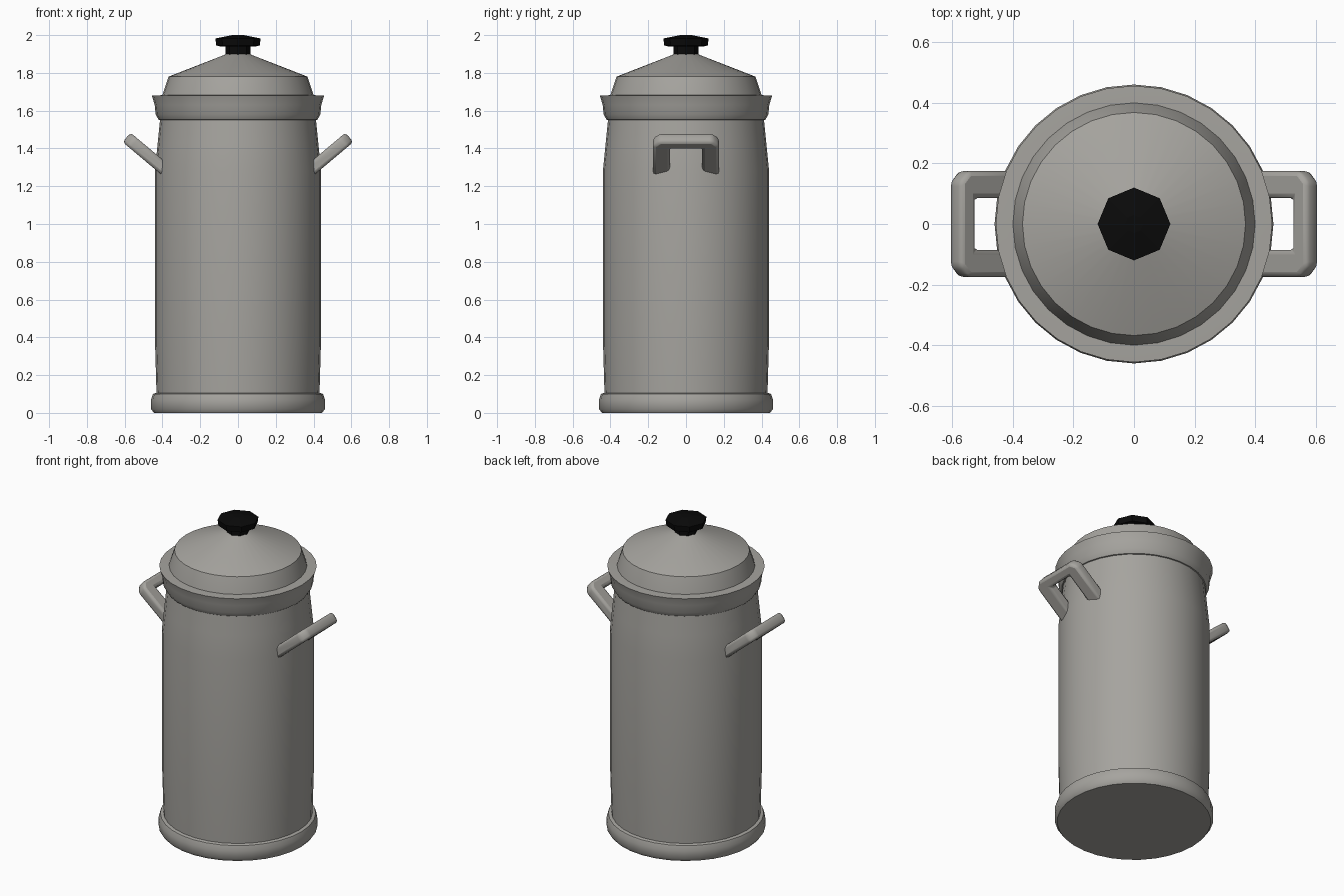
import bpy, bmesh, math
from mathutils import Vector

if "Cube" in bpy.data.objects:
    bpy.data.objects.remove(bpy.data.objects["Cube"])


def material(name, rgb):
    m = bpy.data.materials.new(name)
    m.diffuse_color = (*rgb, 1)
    m.use_nodes = True
    m.node_tree.nodes["Principled BSDF"].inputs["Base Color"].default_value = m.diffuse_color
    return m


METAL = material("grey_metal", (0.38, 0.37, 0.345))
BLACK = material("black_plastic", (0.003, 0.003, 0.003))


def finish(name, bm, mat, angle):
    bmesh.ops.recalc_face_normals(bm, faces=bm.faces)
    me = bpy.data.meshes.new(name)
    bm.to_mesh(me)
    bm.free()
    me.materials.append(mat)
    ob = bpy.data.objects.new(name, me)
    bpy.context.collection.objects.link(ob)
    bpy.ops.object.select_all(action='DESELECT')
    ob.select_set(True)
    bpy.context.view_layer.objects.active = ob
    if angle:
        bpy.ops.object.shade_smooth_by_angle(angle=math.radians(angle))
    return ob


def lathe(name, profile, mat, sides=32, angle=40):
    """Turn (radius, height) points round z and cap both ends."""
    bm = bmesh.new()
    rings = []
    for r, z in profile:
        rings.append([bm.verts.new((r * math.cos(2 * math.pi * i / sides),
                                    r * math.sin(2 * math.pi * i / sides), z))
                      for i in range(sides)])
    for a, b in zip(rings, rings[1:]):
        for i in range(sides):
            j = (i + 1) % sides
            bm.faces.new((a[i], a[j], b[j], b[i]))
    bm.faces.new(rings[0])
    bm.faces.new(rings[-1])
    return finish(name, bm, mat, angle)


# Base band and tall body, narrowing at the neck
lathe("base_band", [(0.445, 0), (0.46, 0.02), (0.46, 0.07), (0.45, 0.1), (0.435, 0.105)], METAL)
lathe("body", [(0.43, 0.05), (0.44, 0.4), (0.44, 1.28), (0.425, 1.43), (0.41, 1.58)], METAL)

# Flared collar under the lid
lathe("collar", [(0.405, 1.548), (0.42, 1.552), (0.436, 1.58), (0.441, 1.63), (0.456, 1.68),
                 (0.40, 1.682)], METAL)

# Lid and eight-sided knob
lathe("lid", [(0.402, 1.67), (0.398, 1.69), (0.368, 1.78), (0.06, 1.9), (0.02, 1.91)], METAL)
lathe("knob_stem", [(0.065, 1.89), (0.065, 1.95)], BLACK, 8, 0)
lathe("knob_cap", [(0.095, 1.94), (0.115, 1.945), (0.12, 1.982), (0.03, 2.0)], BLACK, 8, 0)


def handle(name, side):
    """Slanted U-shaped loop: flat outline thickened and rounded."""
    tilt, length, half = math.radians(40), 0.287, 0.0325
    outline = [(0, 0.175), (length - 0.035, 0.175), (length, 0.14)]
    inner = [(length - 0.065, 0.085), (0, 0.085)]
    outer_path = outline + [(u, -v) for u, v in reversed(outline)]
    inner_path = [(u, -v) for u, v in reversed(inner)] + inner
    bm = bmesh.new()
    along = Vector((math.cos(tilt), 0, math.sin(tilt)))
    normal = Vector((-math.sin(tilt), 0, math.cos(tilt)))
    start = Vector((0.37, 0, 1.274))
    verts = []
    for u, v in outer_path + inner_path:
        p = start + along * u + Vector((0, v, 0)) - normal * half
        verts.append(bm.verts.new((p.x * side, p.y, p.z)))
    face = bm.faces.new(verts)
    ext = bmesh.ops.extrude_face_region(bm, geom=[face])
    move = normal * half * 2
    move.x *= side
    bmesh.ops.translate(bm, vec=move,
                        verts=[g for g in ext["geom"] if isinstance(g, bmesh.types.BMVert)])
    ob = finish(name, bm, METAL, 60)
    bev = ob.modifiers.new("round_edges", 'BEVEL')
    bev.width = 0.016
    bev.segments = 2
    # keep the rounding ahead of the smoothing
    ob.modifiers.move(len(ob.modifiers) - 1, 0)


handle("right_handle", 1)
handle("left_handle", -1)
